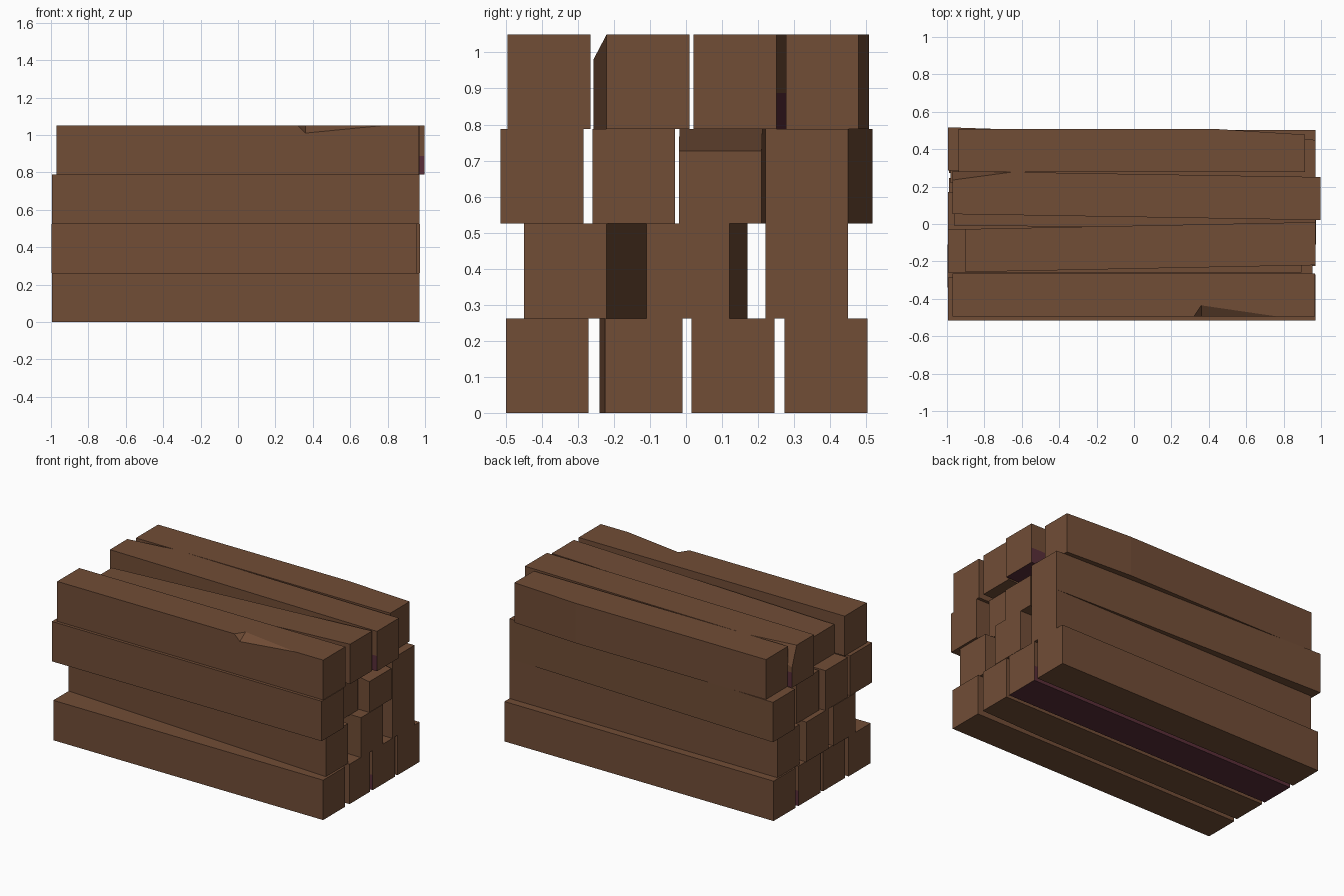
import bpy, bmesh
from mathutils import Vector

if "Cube" in bpy.data.objects:
    bpy.data.objects.remove(bpy.data.objects["Cube"])


def material(name, rgb):
    m = bpy.data.materials.new(name)
    m.diffuse_color = (*rgb, 1)
    m.use_nodes = True
    m.node_tree.nodes["Principled BSDF"].inputs["Base Color"].default_value = m.diffuse_color
    return m


BROWN = material("brown wood", (0.165, 0.074, 0.037))
PURPLE = material("dark purple wood", (0.10, 0.027, 0.04))
W, H = 0.23, 0.2625


def make_object(name, bm):
    bmesh.ops.recalc_face_normals(bm, faces=bm.faces[:])
    me = bpy.data.meshes.new(name)
    bm.to_mesh(me)
    bm.free()
    me.materials.append(BROWN)
    me.materials.append(PURPLE)
    ob = bpy.data.objects.new(name, me)
    bpy.context.collection.objects.link(ob)
    return ob


def beam(name, row, x0, x1, yl, yr, chips=(), stained=False):
    """Timber whose front edge runs from yl (left end) to yr (right end)."""
    z = row * H
    bm = bmesh.new()
    bmesh.ops.create_cube(bm, size=1)
    for v in bm.verts:
        right = v.co.x > 0
        v.co = ((x1 if right else x0),
                (yr if right else yl) + (W if v.co.y > 0 else 0),
                z + (H if v.co.z > 0 else 0))
    centre = Vector(((x0 + x1) / 2, (yl + yr + W) / 2, z + H / 2))
    # chipped corners: slice off everything beyond a three point plane
    for pts in chips:
        a, b, c = map(Vector, pts)
        n = (b - a).cross(c - a).normalized()
        if n.dot(centre - a) > 0:
            n = -n
        cut = bmesh.ops.bisect_plane(bm, geom=bm.verts[:] + bm.edges[:] + bm.faces[:],
                                     plane_co=a, plane_no=n, clear_outer=True)
        edges = [e for e in cut["geom_cut"] if isinstance(e, bmesh.types.BMEdge)]
        bmesh.ops.holes_fill(bm, edges=edges)
    # stained underside and lower sides
    if stained:
        bmesh.ops.bisect_plane(bm, geom=bm.verts[:] + bm.edges[:] + bm.faces[:],
                               plane_co=(0, 0, z + 0.1), plane_no=(0, 0, 1))
        bm.normal_update()
        for f in bm.faces:
            if f.calc_center_median().z < z + 0.1 and abs(f.normal.x) < 0.5:
                f.material_index = 1
    return make_object(name, bm)


# bottom row
beam("bottom_beam_1", 0, -0.995, 0.97, -0.50, -0.50)
beam("bottom_beam_2", 0, -0.99, 0.97, -0.24, -0.24,
     [((0.5, -0.24, 0), (0.5, -0.24, 1), (0.97, -0.225, 0))])
beam("bottom_beam_3", 0, -0.99, 0.97, 0.015, 0.015, stained=True)
beam("bottom_beam_4", 0, -0.99, 0.97, 0.273, 0.273)

# second row: three timbers, two of them skewed
beam("second_beam_1", 1, -0.998, 0.955, -0.34, -0.45)
beam("second_beam_2", 1, -0.995, 0.972, -0.06, -0.11)
beam("second_beam_3", 1, -0.98, 0.97, 0.22, 0.22)

# third row
beam("third_beam_1", 2, -0.995, 0.97, -0.515, -0.515)
beam("third_beam_2", 2, -0.995, 0.895, -0.26, -0.26)
beam("third_beam_3", 2, -0.96, 0.97, -0.01, -0.02,
     [((0.97, 0, 0.727), (0.97, 1, 0.727), (0.6, 0, 0.7875))])
beam("third_beam_4", 2, -0.995, 0.97, 0.287, 0.22)

# top row
front = beam("top_beam_1", 3, -0.97, 0.967, -0.495, -0.495)
beam("top_beam_2", 3, -0.9, 0.97, -0.257, -0.22,
     [((0.97, 0, 1.05), (0.97, 1, 1.05), (-0.9, 0, 0.98))])
beam("top_beam_3", 3, -0.97, 0.997, 0.053, 0.021,
     [((-0.97, 0.235, 1.05), (-0.65, 0.278, 1.05), (-0.97, 0.283, 0.92))], stained=True)
beam("top_beam_4", 3, -0.937, 0.915, 0.277, 0.277,
     [((0.45, 0.507, 0), (0.45, 0.507, 1), (0.915, 0.478, 0))])

# splintered notch in the front top edge
a, b = Vector((0.32, -0.495, 1.05)), Vector((0.77, -0.495, 1.05))
p, q = Vector((0.36, -0.495, 1.01)), Vector((0.36, -0.435, 1.05))
mid = (p + q) / 2
bm = bmesh.new()
for co in (2 * a - mid, 2 * b - mid, 2 * p - q, 2 * q - p):
    bm.verts.new(co)
bmesh.ops.convex_hull(bm, input=bm.verts[:])
cutter = make_object("notch_cutter", bm)
cutter.hide_render = True
cutter.hide_viewport = True
mod = front.modifiers.new("notch", 'BOOLEAN')
mod.operation = 'DIFFERENCE'
mod.solver = 'EXACT'
mod.object = cutter
